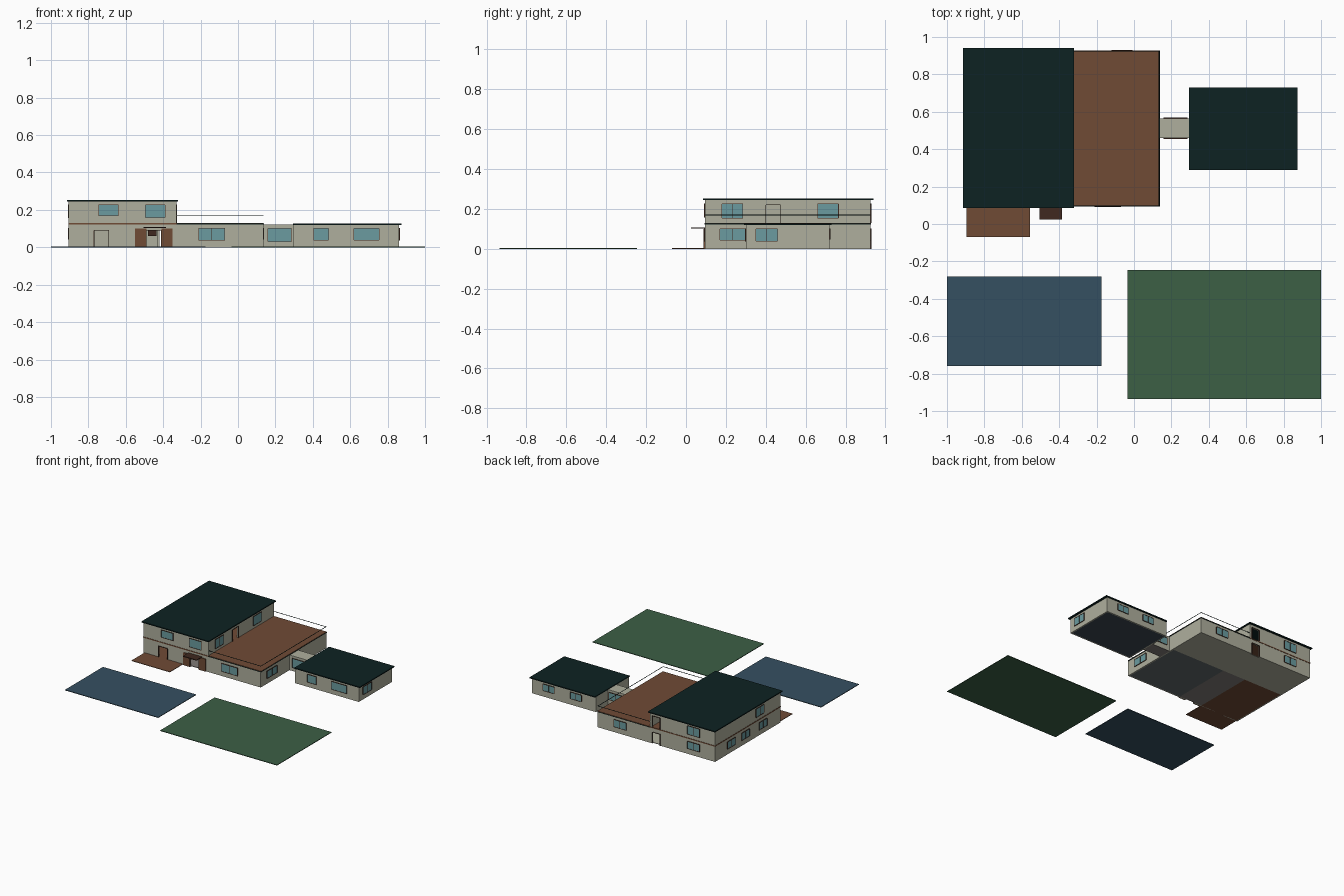
import bpy, bmesh
from mathutils import Vector

if "Cube" in bpy.data.objects:
    bpy.data.objects.remove(bpy.data.objects["Cube"])

COLOURS = {
    "wall_plaster": (0.43, 0.43, 0.34), "terracotta": (0.16, 0.07, 0.036),
    "roof_dark": (0.004, 0.016, 0.016), "lawn_green": (0.045, 0.115, 0.06),
    "pool_blue": (0.036, 0.08, 0.12), "window_glass": (0.145, 0.33, 0.35),
    "dark_wood": (0.05, 0.022, 0.014), "living_grey": (0.12, 0.14, 0.145),
    "hall_taupe": (0.22, 0.2, 0.185), "slate": (0.042, 0.06, 0.08),
}
MATS = {}
for n, c in COLOURS.items():
    MATS[n] = bpy.data.materials.new(n)
    MATS[n].diffuse_color = (*c, 1)


def boxes(name, mat, lst):
    """One object from a list of (x0, x1, y0, y1, z0, z1) boxes."""
    bm = bmesh.new()
    for x0, x1, y0, y1, z0, z1 in lst:
        vs = bmesh.ops.create_cube(bm, size=1)["verts"]
        for v in vs:
            v.co = Vector((x1 if v.co.x > 0 else x0,
                           y1 if v.co.y > 0 else y0,
                           z1 if v.co.z > 0 else z0))
    me = bpy.data.meshes.new(name)
    bm.to_mesh(me)
    bm.free()
    me.materials.append(MATS[mat])
    ob = bpy.data.objects.new(name, me)
    bpy.context.collection.objects.link(ob)
    return ob


def on_side(axis, p0, p1, a0, a1, z0, z1):
    """Box lying along a wall: axis 'x' walls run along x, 'y' walls along y."""
    lo, hi = sorted((p0, p1))
    return (a0, a1, lo, hi, z0, z1) if axis == 'x' else (lo, hi, a0, a1, z0, z1)


def wall(axis, p, inward, a0, a1, z0, z1, doors=()):
    """Thin wall split around door openings (start, end, top)."""
    q, out, at = p + inward * 0.01, [], a0
    for d0, d1, top in doors:
        out.append(on_side(axis, p, q, at, d0, z0, z1))
        out.append(on_side(axis, p, q, d0, d1, top, z1))
        at = d1
    out.append(on_side(axis, p, q, at, a1, z0, z1))
    return out


def room(name, x0, x1, y0, y1, z0, z1, front=(), back=(), right=()):
    boxes(name, "wall_plaster",
          wall('x', y0, 1, x0, x1, z0, z1, front) + wall('x', y1, -1, x0, x1, z0, z1, back)
          + wall('y', x0, 1, y0 + .01, y1 - .01, z0, z1)
          + wall('y', x1, -1, y0 + .01, y1 - .01, z0, z1, right))


GLASS, FRAMES = [], []


def window(axis, p, out, a0, a1, z0, z1, panes=1, door=False):
    """Glass plate with a thin frame and mullions; door=True leaves it open."""
    t, f = 0.003, p + out * 0.005
    if not door:
        GLASS.append(on_side(axis, p, p + out * 0.003, a0, a1, z0, z1))
        FRAMES.append(on_side(axis, p, f, a0, a1, z0 - t, z0))
    FRAMES.append(on_side(axis, p, f, a0, a1, z1, z1 + t))
    for i in range(panes + 1):
        a = a0 + (a1 - a0) * i / panes
        FRAMES.append(on_side(axis, p, f, a - t / 2, a + t / 2, z0, z1))


# Grounds
boxes("lawn", "lawn_green", [(-.035, 1, -.935, -.245, 0, .005)])
boxes("pool", "pool_blue", [(-1, -.175, -.76, -.28, 0, .005)])
boxes("driveway", "terracotta", [(-.895, -.555, -.07, .6, 0, .004)])

# Room floors
boxes("living_floor", "living_grey", [(-.35, .125, .105, .6, 0, .004)])
boxes("hall_floor", "hall_taupe", [(-.555, -.35, .105, .6, 0, .004),
                                   (.135, .295, .46, .565, 0, .004)])
boxes("rear_floor", "wall_plaster", [(-.895, .125, .6, .915, 0, .004)])
boxes("annex_floor", "slate", [(.305, .85, .31, .71, 0, .004)])

# Walls: ground storey, upper storey, annex and link
room("ground_walls", -.905, .135, .095, .925, 0, .123,
     front=[(-.77, -.69, .09), (-.49, -.41, .09)], back=[(-.42, -.35, .09)])
room("upper_walls", -.905, -.33, .095, .925, .13, .245,
     back=[(-.42, -.35, .22)], right=[(.4, .475, .22)])
room("annex_walls", .295, .86, .3, .72, 0, .12)
boxes("link_walls", "wall_plaster", [
    (.135, .295, .46, .47, 0, .12), (.135, .295, .555, .565, 0, .12),
    (.135, .295, .46, .565, .115, .121)])
boxes("partitions", "wall_plaster", [
    (-.56, -.55, .105, .6, .004, .123), (-.355, -.345, .105, .6, .004, .123),
    (-.895, -.43, .6, .61, .004, .123), (-.39, .125, .6, .61, .004, .123)])

# Roofs and terrace
boxes("upper_roof", "roof_dark", [(-.915, -.32, .085, .94, .244, .252)])
boxes("annex_roof", "roof_dark", [(.295, .875, .29, .73, .119, .127)])
boxes("terrace_edge", "roof_dark", [(-.33, .138, .094, .928, .122, .126)])
boxes("terrace_slab", "terracotta", [(-.33, .137, .096, .927, .126, .13),
                                     (-.907, -.33, .093, .927, .122, .13)])
boxes("terrace_rail", "roof_dark", [
    (-.33, .135, .097, .1, .168, .171), (-.33, .135, .922, .925, .168, .171),
    (.132, .135, .1, .922, .168, .171)])

# Entrance: wooden side panels and canopy
boxes("entrance_panels", "terracotta", [(-.55, -.49, .088, .095, 0, .1),
                                        (-.41, -.35, .088, .095, 0, .1)])
boxes("entrance_canopy", "dark_wood", [(-.505, -.385, .025, .095, .102, .108)])
boxes("hall_cabinet", "dark_wood", [(-.48, -.435, .45, .59, .06, .09)])

# Front windows and doors
for y, x0, x1, z0, z1, n in [
        (.095, -.745, -.64, .17, .225, 1), (.095, -.495, -.39, .16, .225, 1),
        (.095, -.21, -.07, .04, .1, 2), (.46, .16, .285, .03, .1, 1),
        (.3, .405, .485, .04, .1, 1), (.3, .62, .755, .04, .1, 1)]:
    window('x', y, -1, x0, x1, z0, z1, n)
window('x', .095, -1, -.77, -.69, 0, .09, door=True)
window('x', .095, -1, -.49, -.41, 0, .09, door=True)

# Back windows and doors
for y, x0, x1, z0, z1 in [
        (.925, -.12, -.01, .045, .1), (.925, -.77, -.66, .045, .1),
        (.925, -.77, -.66, .16, .225), (.565, .16, .285, .045, .1),
        (.72, .42, .52, .05, .1), (.72, .66, .76, .05, .1)]:
    window('x', y, 1, x0, x1, z0, z1, 2)
window('x', .925, 1, -.42, -.35, 0, .09, door=True)
window('x', .925, 1, -.42, -.35, .13, .22, door=True)

# Right windows and terrace door
for x, y0, y1, z0, z1, n in [
        (.135, .17, .3, .045, .1, 2), (.86, .35, .46, .04, .1, 2),
        (-.33, .18, .285, .155, .225, 2), (-.33, .66, .765, .155, .225, 1)]:
    window('y', x, 1, y0, y1, z0, z1, n)
window('y', -.33, 1, .4, .475, .13, .22, door=True)

# Left windows
for y, z0, z1 in [(.72, .045, .1), (.54, .045, .1), (.32, .045, .1), (.36, .16, .225)]:
    window('y', -.905, -1, y - .05, y + .05, z0, z1, 2)

boxes("window_panes", "window_glass", GLASS)
boxes("window_frames", "dark_wood", FRAMES)

for m in bpy.data.materials:
    if m.users and not m.is_grease_pencil:
        m.use_nodes = True
        m.node_tree.nodes["Principled BSDF"].inputs["Base Color"].default_value = m.diffuse_color
